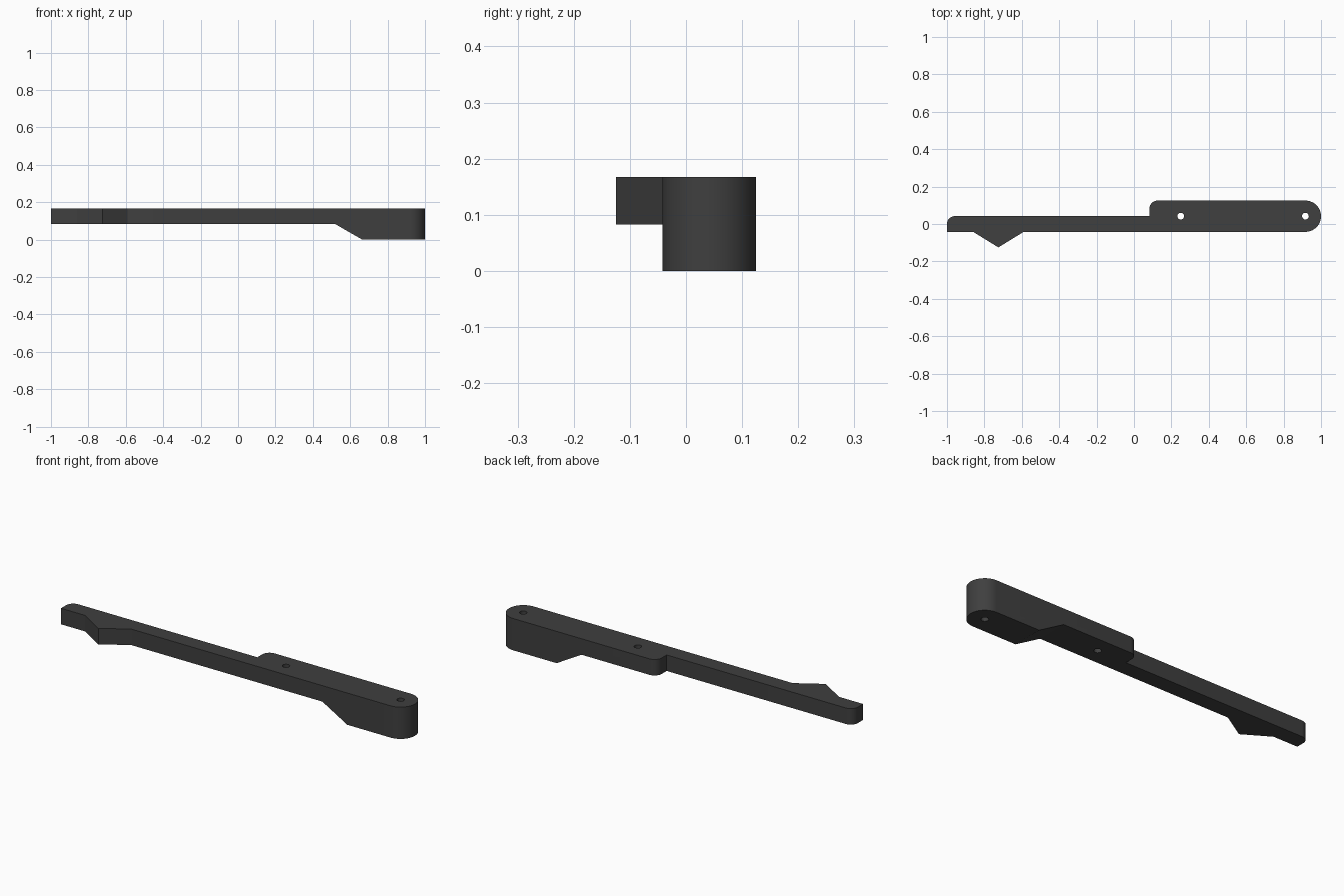
import bpy, bmesh
from math import sin, cos, radians

if "Cube" in bpy.data.objects:
    bpy.data.objects.remove(bpy.data.objects["Cube"])

T, M = 0.167, 0.083          # full height, underside of the thin arm
F, B, R = -0.042, 0.042, 0.0835


def arc(cx, cy, r, a0, a1, n):
    """Points along an arc, angles in degrees."""
    return [(cx + r * cos(radians(a0 + (a1 - a0) * i / n)),
             cy + r * sin(radians(a0 + (a1 - a0) * i / n))) for i in range(n + 1)]


def prism(name, outline, lo, hi, axis='Z'):
    """Extrude an outline in XY along Z, or an outline in XZ along Y."""
    bm = bmesh.new()
    put = (lambda p, h: (p[0], p[1], h)) if axis == 'Z' else (lambda p, h: (p[0], h, p[1]))
    face = bm.faces.new([bm.verts.new(put(p, lo)) for p in outline])
    ext = bmesh.ops.extrude_face_region(bm, geom=[face])
    move = (0, 0, hi - lo) if axis == 'Z' else (0, hi - lo, 0)
    bmesh.ops.translate(bm, vec=move, verts=[v for v in ext['geom'] if isinstance(v, bmesh.types.BMVert)])
    bmesh.ops.recalc_face_normals(bm, faces=bm.faces)
    mesh = bpy.data.meshes.new(name)
    bm.to_mesh(mesh)
    bm.free()
    ob = bpy.data.objects.new(name, mesh)
    bpy.context.collection.objects.link(ob)
    return ob


# lever: arm, pointed tooth and wide rounded block in one outline
outline = [(-1, F), (-0.86, F), (-0.725, -0.125), (-0.59, F)]
outline += arc(1 - R, F + R, R, -90, 90, 32)
outline += arc(0.083 + 0.042, 0.125 - 0.042, 0.042, 90, 180, 10)
outline += [(0.083, B)]
outline += arc(-1 + 0.042, B - 0.042, 0.042, 90, 180, 10)
lever = prism("lever", outline, 0, T)

dark = bpy.data.materials.new("dark grey")
dark.diffuse_color = (0.05, 0.05, 0.05, 1)
dark.use_nodes = True
dark.node_tree.nodes["Principled BSDF"].inputs["Base Color"].default_value = dark.diffuse_color
lever.data.materials.append(dark)

# cutters: sloped underside relief and two pin holes
cutters = [prism("underside_cutter", [(-1.2, -0.1), (0.839, -0.1), (0.52, M), (-1.2, M)], -0.3, 0.3, 'Y')]
for x in (0.25, 1 - R):
    cutters.append(prism("pin_hole_cutter", arc(x, B, 0.018, 0, 345, 23), -0.1, 0.3))

bpy.context.view_layer.objects.active = lever
lever.select_set(True)
for c in cutters:
    c.hide_render = True
    mod = lever.modifiers.new("cut", 'BOOLEAN')
    mod.operation, mod.solver, mod.object = 'DIFFERENCE', 'EXACT', c
    bpy.ops.object.modifier_apply(modifier=mod.name)
    bpy.data.objects.remove(c)

bpy.ops.object.shade_smooth_by_angle(angle=radians(25))
